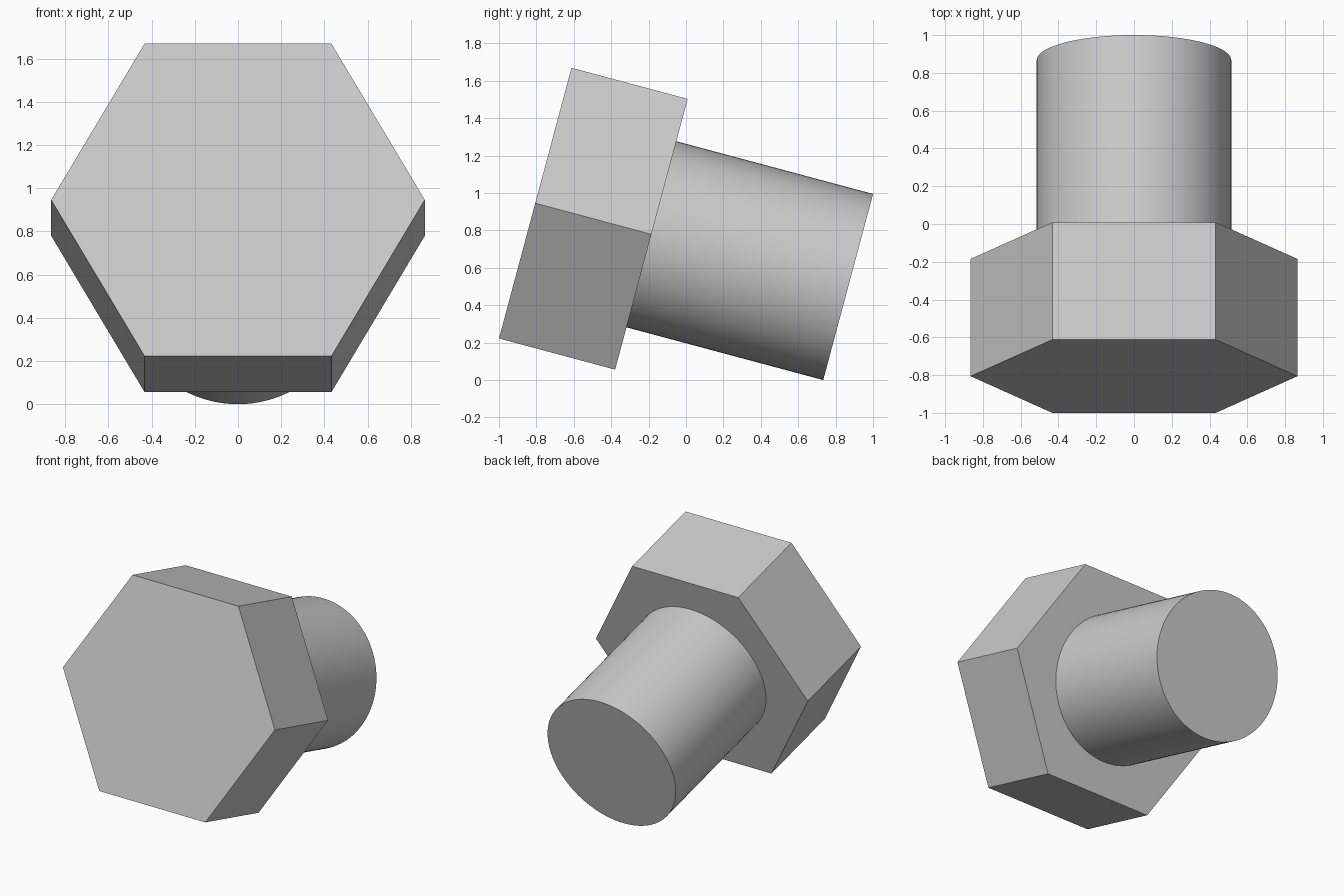
import bpy
import math
from mathutils import Matrix, Vector

cube = bpy.data.objects.get("Cube")
if cube:
    bpy.data.objects.remove(cube, do_unlink=True)

# Plain grey metal
steel = bpy.data.materials.new("grey_steel")
steel.use_nodes = True
colour = (0.6, 0.6, 0.6, 1)
steel.diffuse_color = colour
steel.node_tree.nodes["Principled BSDF"].inputs["Base Color"].default_value = colour

# The bolt axis runs backwards from the head face, tipped down 15 degrees
FACE_CENTRE = Vector((0, -0.806, 0.946))
TILT = Matrix.Rotation(math.radians(-105), 4, 'X')
HEAD_LENGTH = 0.643
TOTAL_LENGTH = 1.732


def prism(name, sides, radius, start, end, turn=0):
    """Closed prism along the bolt axis between two distances from the head face."""
    bpy.ops.mesh.primitive_cylinder_add(vertices=sides, radius=radius, depth=end - start)
    ob = bpy.context.object
    ob.name = name
    ob.data.transform(Matrix.Translation((0, 0, (start + end) / 2))
                      @ Matrix.Rotation(math.radians(turn), 4, 'Z'))
    ob.matrix_world = Matrix.Translation(FACE_CENTRE) @ TILT
    ob.data.materials.append(steel)
    return ob


# Hexagonal head, with corners to the left and right
prism("hex_head", 6, 0.865, 0, HEAD_LENGTH, turn=30)

# Smooth round shank
prism("shank", 96, 0.515, HEAD_LENGTH, TOTAL_LENGTH)
bpy.ops.object.shade_smooth_by_angle(angle=math.radians(30))
